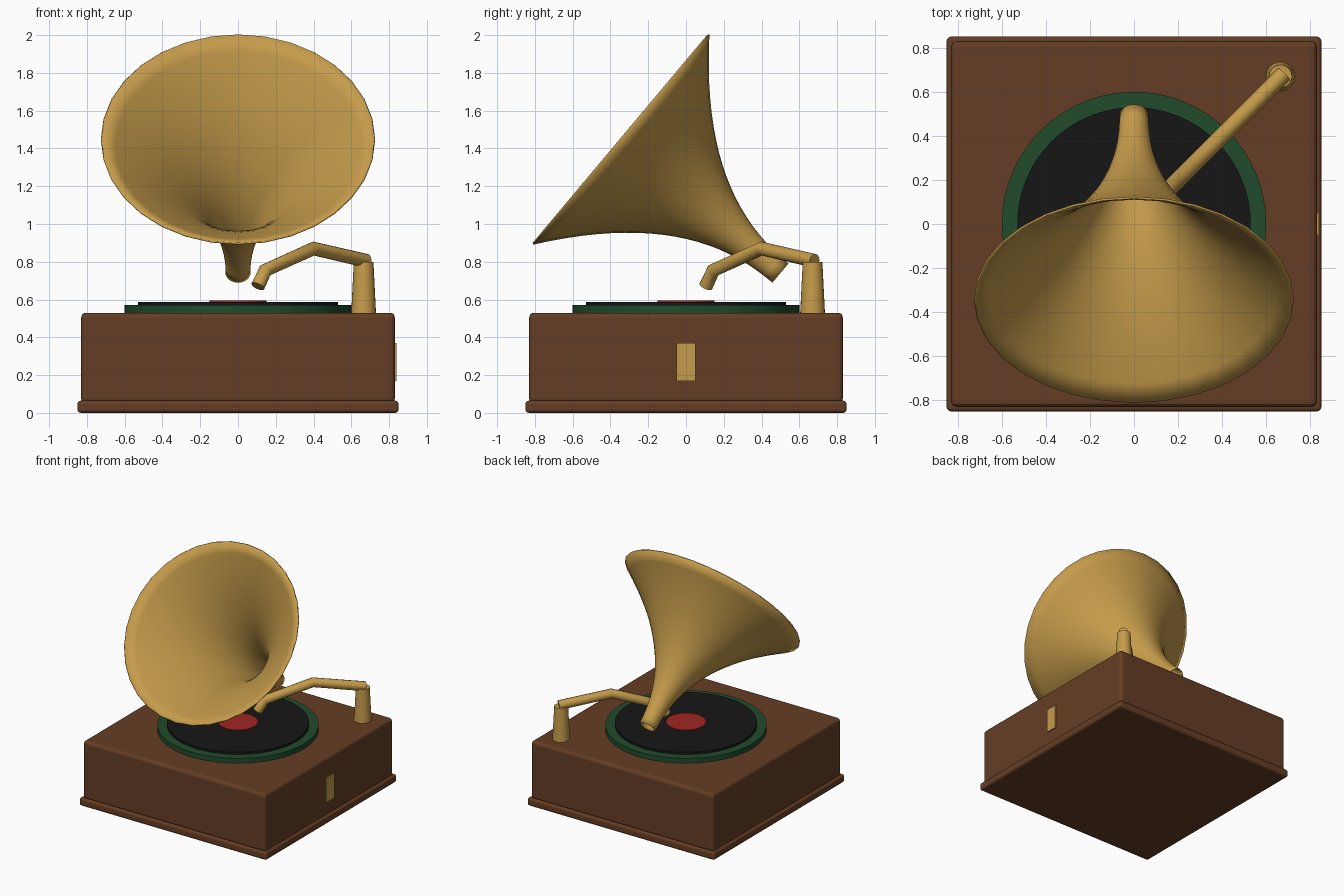
import bpy, bmesh, math
from mathutils import Matrix, Vector

if "Cube" in bpy.data.objects:
    bpy.data.objects.remove(bpy.data.objects["Cube"])


def material(name, rgb):
    m = bpy.data.materials.new(name)
    m.diffuse_color = (*rgb, 1)
    m.use_nodes = True
    m.node_tree.nodes["Principled BSDF"].inputs["Base Color"].default_value = m.diffuse_color
    return m


WOOD = material("wood", (0.13, 0.048, 0.018))
BRASS = material("brass", (0.56, 0.33, 0.07))
FELT = material("felt", (0.015, 0.07, 0.025))
VINYL = material("vinyl", (0.008, 0.008, 0.008))
RED = material("red", (0.35, 0.02, 0.015))


def add_object(name, bm, mat, smooth=True):
    bmesh.ops.recalc_face_normals(bm, faces=bm.faces)
    me = bpy.data.meshes.new(name)
    bm.to_mesh(me)
    bm.free()
    me.materials.append(mat)
    ob = bpy.data.objects.new(name, me)
    bpy.context.collection.objects.link(ob)
    if smooth:
        bpy.ops.object.select_all(action='DESELECT')
        bpy.context.view_layer.objects.active = ob
        ob.select_set(True)
        bpy.ops.object.shade_smooth_by_angle(angle=math.radians(35))
    return ob


def box(name, size, centre, mat, bevel=0.0):
    bm = bmesh.new()
    bmesh.ops.create_cube(bm, size=1, matrix=Matrix.Translation(centre) @ Matrix.Diagonal((*size, 1)))
    ob = add_object(name, bm, mat, False)
    if bevel:
        mod = ob.modifiers.new("Bevel", 'BEVEL')
        mod.width, mod.segments = bevel, 3
    return ob


def cone(name, r1, r2, z0, z1, mat, xy=(0, 0), segments=48):
    bm = bmesh.new()
    bmesh.ops.create_cone(bm, cap_ends=True, segments=segments, radius1=r1, radius2=r2,
                          depth=z1 - z0, matrix=Matrix.Translation((*xy, (z0 + z1) / 2)))
    return add_object(name, bm, mat)


# Wooden case
box("plinth", (1.7, 1.7, 0.065), (0, 0, 0.0325), WOOD, 0.018)
box("case", (1.66, 1.66, 0.48), (0, 0, 0.29), WOOD, 0.025)
box("crank_plate", (0.02, 0.1, 0.2), (0.83, 0, 0.27), BRASS)

# Turntable, record and label
cone("platter", 0.6, 0.6, 0.52, 0.57, FELT, segments=64)
cone("record", 0.53, 0.53, 0.565, 0.588, VINYL, segments=64)
cone("record_label", 0.15, 0.15, 0.58, 0.594, RED)

# Tone arm post and bent tube
cone("arm_post", 0.066, 0.052, 0.52, 0.80, BRASS, (0.665, 0.67), 24)
curve = bpy.data.curves.new("tone_arm", 'CURVE')
curve.dimensions = '3D'
curve.bevel_depth, curve.bevel_resolution, curve.use_fill_caps = 0.037, 4, True
spline = curve.splines.new('POLY')
path = [(0.68, 0.805), (0.40, 0.87), (0.145, 0.755), (0.105, 0.67)]
spline.points.add(len(path) - 1)
for point, (d, z) in zip(spline.points, path):
    point.co = (d, d, z, 1)
curve.materials.append(BRASS)
bpy.context.collection.objects.link(bpy.data.objects.new("tone_arm", curve))

# Flared horn: power-curve profile spun about a tilted axis
SEGMENTS, RINGS, LENGTH = 32, 20, 1.1
tilt = Matrix.Translation((0, 0.5, 0.74)) @ Matrix.Rotation(math.radians(50), 4, 'X')
bm = bmesh.new()
rings = []
for i in range(RINGS + 1):
    u = i / RINGS
    r = 0.066 + 0.66 * u ** 2.2
    rings.append([bm.verts.new(tilt @ Vector((r * math.sin(a), r * math.cos(a), LENGTH * u)))
                  for a in (math.tau * k / SEGMENTS for k in range(SEGMENTS))])
for lower, upper in zip(rings, rings[1:]):
    for k in range(SEGMENTS):
        n = (k + 1) % SEGMENTS
        bm.faces.new((lower[k], lower[n], upper[n], upper[k]))
horn = add_object("horn", bm, BRASS)
wall = horn.modifiers.new("Wall", 'SOLIDIFY')
wall.thickness, wall.offset = 0.01, -1
